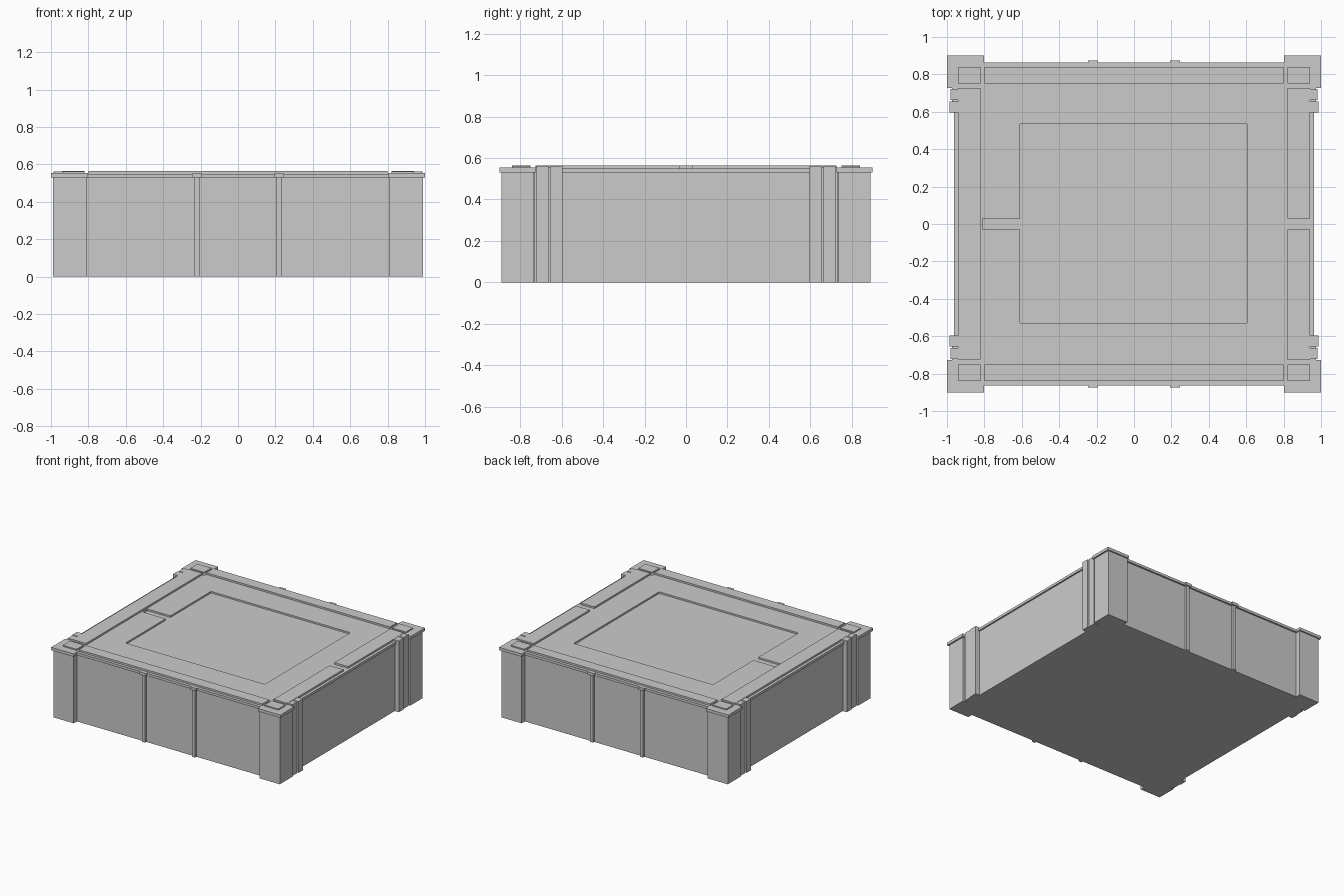
import bpy
import bmesh

if "Cube" in bpy.data.objects:
    bpy.data.objects.remove(bpy.data.objects["Cube"])


def prism(name, pts, z0, z1):
    """Extrude a flat outline from z0 up to z1."""
    bm = bmesh.new()
    face = bm.faces.new([bm.verts.new((x, y, z0)) for x, y in pts])
    res = bmesh.ops.extrude_face_region(bm, geom=[face])
    top = [v for v in res["geom"] if isinstance(v, bmesh.types.BMVert)]
    bmesh.ops.translate(bm, verts=top, vec=(0, 0, z1 - z0))
    bmesh.ops.recalc_face_normals(bm, faces=bm.faces)
    mesh = bpy.data.meshes.new(name)
    bm.to_mesh(mesh)
    bm.free()
    obj = bpy.data.objects.new(name, mesh)
    bpy.context.collection.objects.link(obj)
    return obj


def box(name, x0, x1, y0, y1, z0, z1):
    return prism(name, [(x0, y0), (x1, y0), (x1, y1), (x0, y1)], z0, z1)


def mirrored(name, x0, x1, y0, y1, z0, z1, axes=(True, True, False)):
    """Box repeated across the chosen centre planes."""
    obj = box(name, x0, x1, y0, y1, z0, z1)
    mod = obj.modifiers.new("Mirror", "MIRROR")
    mod.use_axis = axes
    mod.use_mirror_merge = False
    return obj


BOTH_Y = (False, True, False)

# Crate body and overhanging lid
box("crate_body", -0.95, 0.95, -0.85, 0.85, 0, 0.53)
lid = box("lid", -0.962, 0.962, -0.863, 0.863, 0.53, 0.55)

# Shallow lid panel with a finger slot on its left side
cutter = prism("panel_cutter", [
    (-0.61, -0.53), (0.605, -0.53), (0.605, 0.535), (-0.61, 0.535),
    (-0.61, 0.03), (-0.81, 0.03), (-0.81, -0.03), (-0.61, -0.03)], 0.537, 0.6)
cutter.hide_render = True
cutter.hide_viewport = True
cutter.display_type = "WIRE"
cut = lid.modifiers.new("Panel", "BOOLEAN")
cut.operation = "DIFFERENCE"
cut.solver = "EXACT"
cut.object = cutter

# Corner posts, caps and pads
mirrored("corner_post", 0.81, 0.988, 0.735, 0.89, 0, 0.53)
mirrored("corner_cap", 0.803, 1.0, 0.727, 0.90, 0.53, 0.553)
mirrored("corner_pad", 0.82, 0.94, 0.75, 0.84, 0.55, 0.562)

# Paired straps on the side walls, folding over the lid edge
mirrored("strap_backing", 0.935, 0.972, 0.60, 0.73, 0, 0.553)
mirrored("inner_strap", 0.935, 0.986, 0.597, 0.655, 0, 0.562)
mirrored("outer_strap", 0.935, 0.98, 0.663, 0.722, 0, 0.562)

# Thin ribs on front and back, with lid tabs above
mirrored("wall_rib", 0.205, 0.232, 0.84, 0.866, 0, 0.53)
mirrored("rib_tab", 0.192, 0.247, 0.85, 0.875, 0.53, 0.552)

# Raised bars around the lid
mirrored("long_lid_bar", -0.80, 0.80, 0.75, 0.84, 0.55, 0.564, BOTH_Y)
mirrored("right_lid_bar", 0.82, 0.94, 0.03, 0.727, 0.55, 0.564, BOTH_Y)
box("left_lid_bar", -0.94, -0.82, -0.724, 0.727, 0.55, 0.564)
